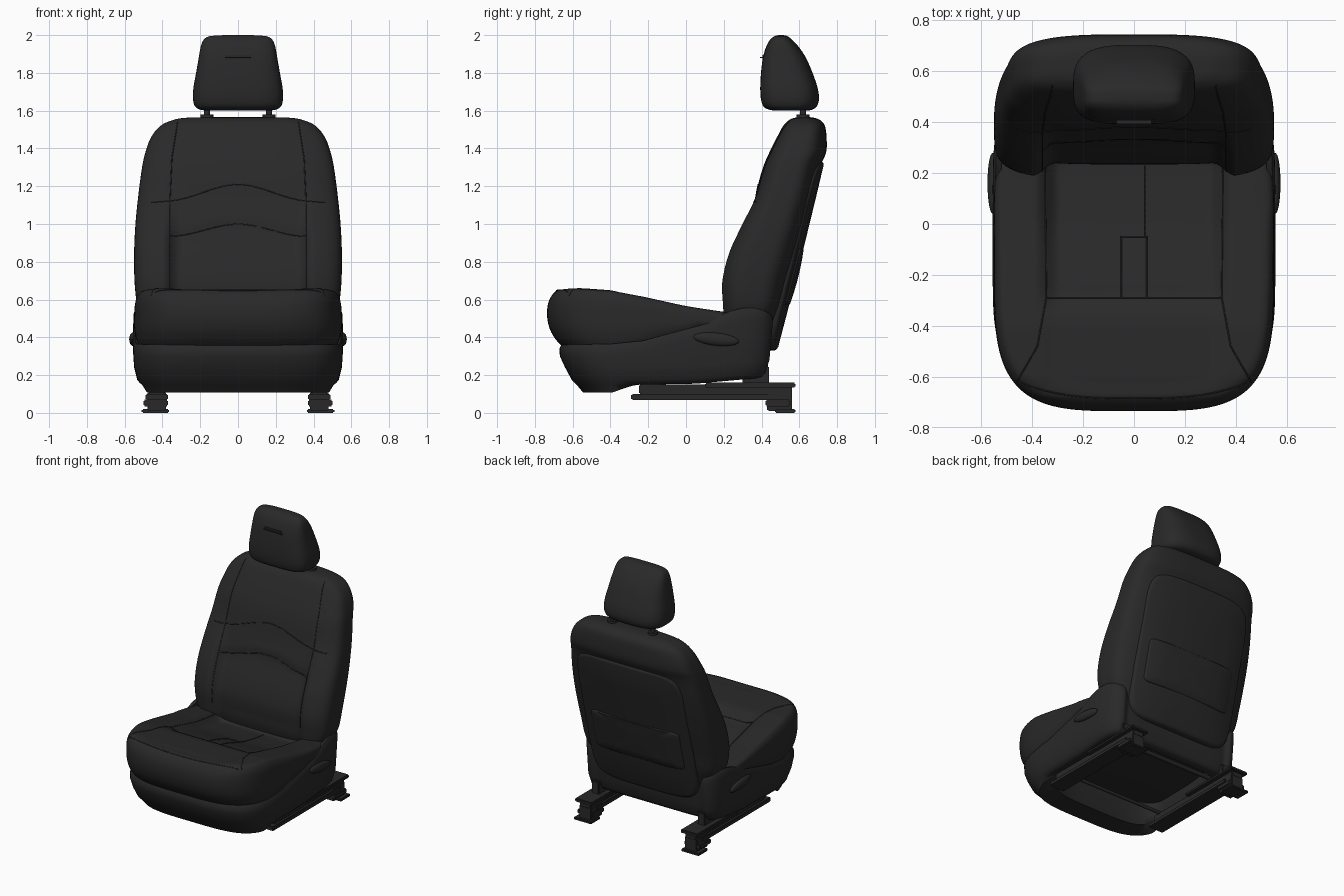
import bpy, bmesh, math
from mathutils import Vector
from mathutils.bvhtree import BVHTree

if "Cube" in bpy.data.objects:
    bpy.data.objects.remove(bpy.data.objects["Cube"])

black = bpy.data.materials.new("charcoal upholstery")
black.use_nodes = True
black.diffuse_color = (0.022, 0.022, 0.022, 1)
black.node_tree.nodes["Principled BSDF"].inputs["Base Color"].default_value = black.diffuse_color

SEGS = 144
CY = -0.16  # plan centre of the cushion


def smooth(a, b, v):
    t = min(1, max(0, (v - a) / (b - a)))
    return t * t * (3 - 2 * t)


def table(rows, v):
    for (a, p), (b, q) in zip(rows, rows[1:]):
        if v <= b:
            return p + (q - p) * max(0, (v - a) / (b - a))
    return rows[-1][1]


def spline_rows(rows, steps=6):
    """Catmull-Rom through rows of numbers."""
    out = []
    for i in range(len(rows) - 1):
        a, b, c, d = [Vector(rows[min(max(k, 0), len(rows) - 1)]) for k in range(i - 1, i + 3)]
        for s in range(steps):
            t = s / steps
            out.append((b * 2 + (c - a) * t + (a * 2 - b * 5 + c * 4 - d) * t * t
                        + (b * 3 - a - c * 3 + d) * t ** 3) / 2)
    return out + [Vector(rows[-1])]


def oval(w, front, rear, n_front, n_rear):
    """Squared oval in plan, separate front and rear lengths."""
    pts = []
    for i in range(SEGS):
        a = 2 * math.pi * (i + 0.5) / SEGS
        c, s = math.cos(a), math.sin(a)
        n = n_front if s < 0 else n_rear
        pts.append((math.copysign(abs(c) ** (2 / n), c) * w,
                    math.copysign(abs(s) ** (2 / n), s) * (front if s < 0 else rear)))
    return pts


def finish(name, bm, angle=50):
    bmesh.ops.recalc_face_normals(bm, faces=bm.faces)
    me = bpy.data.meshes.new(name)
    bm.to_mesh(me)
    bm.free()
    me.materials.append(black)
    ob = bpy.data.objects.new(name, me)
    bpy.context.collection.objects.link(ob)
    bpy.ops.object.select_all(action='DESELECT')
    ob.select_set(True)
    bpy.context.view_layer.objects.active = ob
    bpy.ops.object.shade_smooth_by_angle(angle=math.radians(angle))
    return ob


def loft(name, rings, cap_start=True):
    bm = bmesh.new()
    loops = [[bm.verts.new(p) for p in ring] for ring in rings]
    for lo, hi in zip(loops, loops[1:]):
        for i in range(len(lo)):
            j = (i + 1) % len(lo)
            bm.faces.new((lo[i], lo[j], hi[j], hi[i]))
    bm.faces.new(loops[-1])
    if cap_start:
        bm.faces.new(loops[0])
    return finish(name, bm)


def stack(name, rows, n, shape=lambda x, y, z, s: y):
    """Loft of horizontal squared ovals from rows of z, half width, front y, back y."""
    rings = []
    for z, w, f, b in spline_rows(rows):
        mid, half = (f + b) / 2, (b - f) / 2
        rings.append([(x, shape(x, y + mid, z, y), z) for x, y in oval(w, half, half, n + 0.8, n)])
    return loft(name, rings)


def box(name, lo, hi, bevel=0.008):
    bm = bmesh.new()
    bmesh.ops.create_cube(bm, size=1)
    for v in bm.verts:
        v.co = [l + (h - l) * (c + 0.5) for l, h, c in zip(lo, hi, v.co)]
    bmesh.ops.bevel(bm, geom=bm.edges[:], offset=bevel, segments=2, affect='EDGES')
    return finish(name, bm, 30)


def rod(name, a, b, r):
    a, b = Vector(a), Vector(b)
    bm = bmesh.new()
    bmesh.ops.create_cone(bm, cap_ends=True, segments=20, radius1=r, radius2=r, depth=(b - a).length)
    rot = (b - a).to_track_quat('Z', 'Y')
    for v in bm.verts:
        v.co = rot @ v.co + (a + b) / 2
    return finish(name, bm)


def seam(name, body, pts, axis):
    """Stitch line projected onto a part, from the front ('y') or from above ('z')."""
    tree = BVHTree.FromPolygons([v.co for v in body.data.vertices],
                                [p.vertices[:] for p in body.data.polygons])
    hits = []
    for (a, b), (c, d) in zip(pts, pts[1:]):
        for k in range(13):
            u, v = a + (c - a) * k / 12, b + (d - b) * k / 12
            start, way = (((u, -2, v), (0, 1, 0)) if axis == 'y' else ((u, v, 3), (0, 0, -1)))
            hit = tree.ray_cast(Vector(start), Vector(way))[0]
            if hit:
                hits.append(hit)
    cu = bpy.data.curves.new(name, 'CURVE')
    cu.dimensions = '3D'
    cu.bevel_depth = 0.003
    cu.bevel_resolution = 1
    sp = cu.splines.new('POLY')
    sp.points.add(len(hits) - 1)
    for p, h in zip(sp.points, hits):
        p.co = (*h, 1)
    cu.materials.append(black)
    bpy.context.collection.objects.link(bpy.data.objects.new(name, cu))


# Backrest with side bolsters and a hollow centre panel
def arch(x, top, drop):
    return top - drop * smooth(0.0, 0.36, abs(x))


def hollow(x, y, z, s):
    if s > 0:
        return y
    inner = 1 - smooth(0.31, 0.4, abs(x))
    depth = 0.058 * (1 - smooth(0.85, 1.25, z))
    ridge = 0.012 * (1 - smooth(0, 0.03, z - arch(x, 1.0, 0.065))) * smooth(0.6, 0.95, z)
    return y + inner * (depth + ridge)


backrest = stack("backrest", [
    (0.40, 0.46, 0.22, 0.47), (0.50, 0.505, 0.188, 0.50), (0.58, 0.535, 0.18, 0.525),
    (0.70, 0.548, 0.178, 0.555), (0.85, 0.55, 0.215, 0.60), (1.0, 0.543, 0.285, 0.64),
    (1.15, 0.528, 0.36, 0.675), (1.3, 0.508, 0.408, 0.71), (1.38, 0.49, 0.442, 0.742),
    (1.46, 0.46, 0.482, 0.744), (1.52, 0.41, 0.515, 0.735), (1.55, 0.345, 0.545, 0.71),
    (1.562, 0.28, 0.575, 0.68), (1.566, 0.15, 0.61, 0.65)], 3.2, hollow)
across = [k / 10 for k in range(-10, 11)]
seam("backrest_lower_seam", backrest, [(0.36 * t, arch(0.36 * t, 1.0, 0.065)) for t in across], 'y')
seam("backrest_upper_seam", backrest,
     [(0.46 * t, arch(0.46 * t, 1.21, 0.075) - 0.02 * t * t) for t in across], 'y')
for side, word in ((1, "left"), (-1, "right")):
    seam(word + "_bolster_seam", backrest, [(side * 0.36, 0.6), (side * 0.36, 1.13)], 'y')
    seam(word + "_shoulder_seam", backrest,
         [(side * 0.36, 1.13), (side * 0.35, 1.35), (side * 0.32, 1.54)], 'y')


# Rear shell and map pocket, dished plates along the sloping back
def plate(name, zc, w, h, n, lift, thick):
    rings = []
    for scale, drop in ((1, thick), (1, 0.014), (0.985, 0.004), (0.96, 0), (0.6, 0), (0.2, 0), (0.02, 0)):
        ring = []
        for x, z in oval(w * scale, h * scale, h * scale, n, n):
            z += zc
            ring.append((x, 0.487 + 0.25 * (z - 0.33) - 0.19 * x * x + lift - drop, z))
        rings.append(ring)
    return loft(name, rings)


plate("rear_shell", 0.83, 0.43, 0.50, 7, 0.0, 0.06)
plate("map_pocket", 0.72, 0.36, 0.15, 14, 0.01, 0.03)

# Cushion
TOP = [(-0.74, 0.62), (-0.68, 0.652), (-0.6, 0.66), (-0.4, 0.648), (-0.2, 0.61), (0, 0.565),
       (0.2, 0.535), (0.4, 0.52)]
RIM = [(-0.7, 0.36), (-0.4, 0.365), (-0.2, 0.385), (0, 0.43), (0.12, 0.48), (0.22, 0.535),
       (0.3, 0.555), (0.41, 0.557), (0.455, 0.53), (0.49, 0.475)]


def cushion_ring(s, front, t):
    ring = []
    for x, y in oval(0.55 * s, front, 0.5 * s, 3.8, 7):
        y += CY
        top = table(TOP, y)
        low = min(table(RIM, y), top - 0.1)
        dip = (1 - smooth(0.29, 0.39, abs(x))) * (0.008 + 0.032 * smooth(-0.37, -0.26, y)
                                                  + 0.03 * smooth(-0.3, 0.1, y))
        ring.append((x, y, low + (top - low) * t - dip * smooth(0.92, 0.8, s)))
    return ring


sides = spline_rows([(0.96, 0.49, -0.05), (0.985, 0.53, 0.1), (1, 0.56, 0.3), (1, 0.575, 0.55),
                     (0.992, 0.572, 0.8), (0.965, 0.553, 0.94), (0.93, 0.53, 0.99), (0.89, 0.505, 1)], 4)
inner = [(k / 50, 0.567 * k / 50, 1) for k in range(43, 0, -1)]
cushion = loft("cushion", [cushion_ring(*r) for r in sides + inner])
for side, word in ((1, "left"), (-1, "right")):
    seam(word + "_cushion_seam", cushion,
         [(side * x, y) for x, y in ((0.35, 0.24), (0.345, -0.29), (0.38, -0.48), (0.46, -0.62))], 'z')
seam("cushion_cross_seam", cushion, [(-0.345, -0.29), (0.345, -0.29)], 'z')
seam("cushion_centre_seam", cushion, [(0.045, 0.23), (0.045, -0.05)], 'z')
seam("cushion_tab_seam", cushion, [(-0.05, -0.29), (-0.05, -0.05), (0.05, -0.05), (0.05, -0.29)], 'z')
seam("cushion_front_seam", cushion, [(0.44 * t, -0.685 + 0.06 * abs(t) ** 3) for t in across], 'z')

# Plastic skirt, set in slightly behind so that its rear ends form the recliner covers
# Rows: width factor, front and rear length, drop from the rim or sag of the front lip, ground height
rings = []
for s, front, rear, drop, z in ((0.95, 0.48, 0.61, 0.005, 0), (0.99, 0.50, 0.63, 0, 0),
                                (1.008, 0.51, 0.64, 0.02, 0), (1.01, 0.508, 0.64, 0.06, 0),
                                (1.0, 0.48, 0.625, 0, 0.24), (0.97, 0.445, 0.61, 0, 0.175),
                                (0.94, 0.42, 0.60, 0.005, 0.155), (0.91, 0.385, 0.58, 0.042, 0.15),
                                (0.83, 0.23, 0.55, 0.042, 0.15), (0.80, 0.20, 0.54, 0, 0.17),
                                (0.79, 0.19, 0.53, 0, 0.27), (0.05, 0.02, 0.03, 0, 0.27)):
    ring = []
    for x, y in oval(0.55 * s, front, rear, 3.8, 8):
        y += CY
        height = z + 0.09 * max(0, y) - drop * smooth(-0.28, -0.4, y) if z else table(RIM, y) - drop
        notch = 0.03 * smooth(0.47, 0.41, abs(x)) * smooth(0.25, 0.4, y)
        ring.append((x, y - notch, height))
    rings.append(ring)
loft("skirt", rings, cap_start=False)

# Headrest, its slot and posts
headrest = stack("headrest", [
    (1.60, 0.12, 0.50, 0.62), (1.603, 0.19, 0.45, 0.66), (1.62, 0.225, 0.412, 0.69),
    (1.66, 0.238, 0.397, 0.704), (1.72, 0.236, 0.393, 0.697), (1.80, 0.222, 0.397, 0.67),
    (1.88, 0.208, 0.407, 0.635), (1.94, 0.197, 0.425, 0.595), (1.975, 0.182, 0.445, 0.562),
    (1.994, 0.15, 0.468, 0.538), (2.0, 0.07, 0.49, 0.515)], 2.9)
box("headrest_slot", (-0.08, 0.393, 1.867), (0.08, 0.43, 1.895), 0.012)

# Paired parts
for side, word in ((1, "left"), (-1, "right")):
    def pair(name, x0, x1, y0, y1, z0, z1):
        xs = sorted((side * x0, side * x1))
        box(word + "_" + name, (xs[0], y0, z0), (xs[1], y1, z1), 0.006)

    rod(word + "_headrest_post", (side * 0.165, 0.62, 1.5), (side * 0.165, 0.62, 1.66), 0.016)
    rod(word + "_post_collar", (side * 0.165, 0.62, 1.54), (side * 0.165, 0.62, 1.58), 0.034)
    pair("upper_rail", 0.385, 0.475, -0.25, 0.56, 0.1, 0.15)
    pair("lower_rail", 0.37, 0.49, -0.29, 0.5, 0.068, 0.1)
    pair("rail_flange", 0.36, 0.5, 0.1, 0.58, 0.135, 0.16)
    pair("rail_bracket", 0.40, 0.46, 0.3, 0.44, 0.15, 0.25)
    pair("rear_foot", 0.38, 0.48, 0.43, 0.56, 0.01, 0.11)
    pair("foot_pad", 0.365, 0.51, 0.47, 0.58, 0, 0.02)
    pair("foot_hook", 0.37, 0.5, 0.42, 0.55, 0.035, 0.07)
    # Recliner lever
    bm = bmesh.new()
    bmesh.ops.create_uvsphere(bm, u_segments=32, v_segments=16, radius=1)
    for v in bm.verts:
        x, y, z = v.co
        v.co = (side * 0.555 + 0.021 * x, 0.16 + 0.12 * y, 0.39 + 0.034 * z - 0.012 * y)
    finish(word + "_recliner_lever", bm)

# Under-seat cross tubes
rod("rear_cross_tube", (-0.43, 0.3, 0.2), (0.43, 0.3, 0.2), 0.015)
rod("front_cross_tube", (-0.43, -0.2, 0.15), (0.43, -0.2, 0.15), 0.012)
